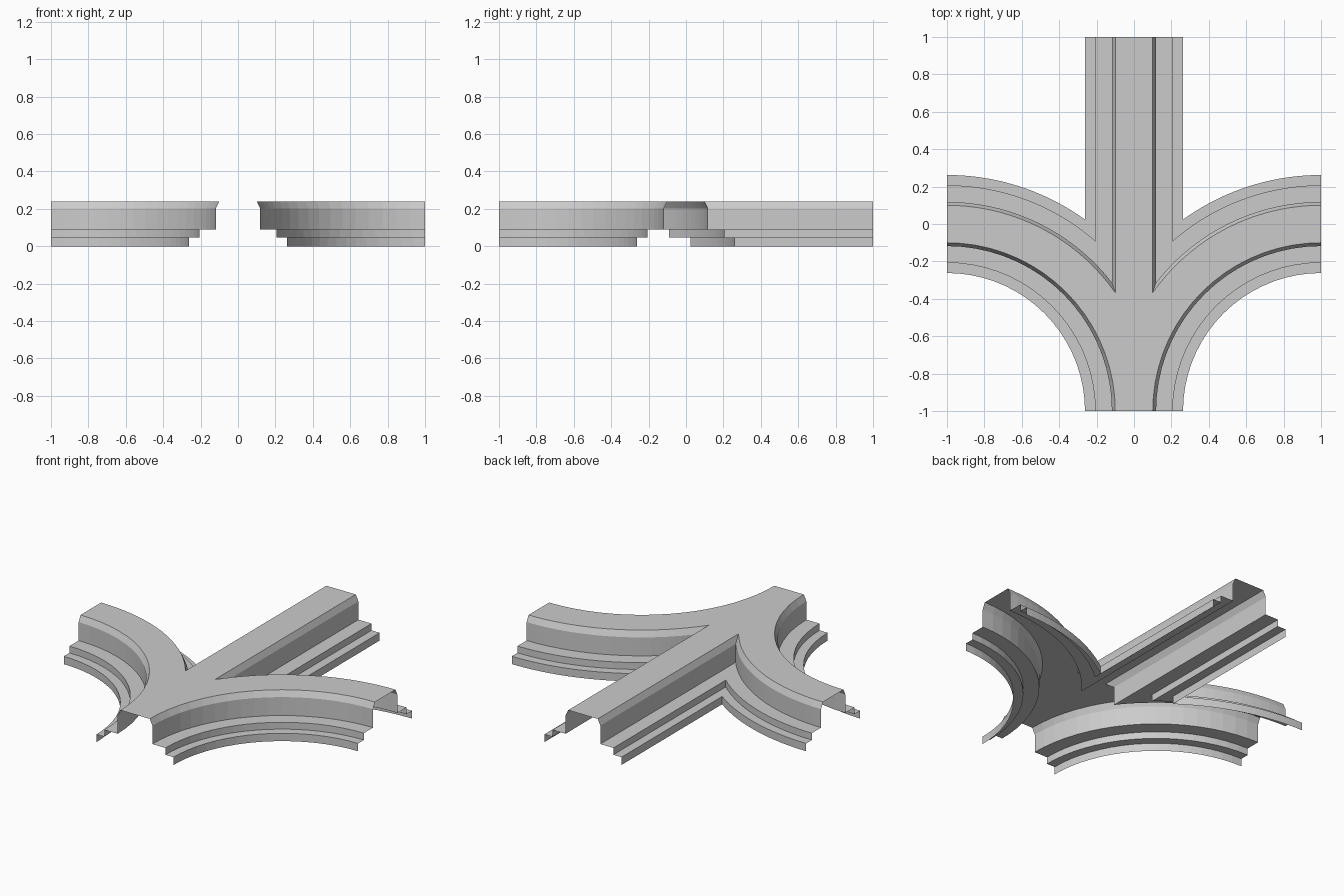
import bpy
import bmesh
from math import acos, sin, cos, pi

cube = bpy.data.objects.get("Cube")
if cube:
    bpy.data.objects.remove(cube, do_unlink=True)

grey = bpy.data.materials.new("plain_grey")
grey.use_nodes = True
grey.diffuse_color = (0.6, 0.6, 0.6, 1)
bsdf = next(n for n in grey.node_tree.nodes if n.type == "BSDF_PRINCIPLED")
bsdf.inputs["Base Color"].default_value = (0.6, 0.6, 0.6, 1)

# Half cross-section: distance from the centre line, height
PROFILE = [(0.10, 0.24), (0.118, 0.203), (0.118, 0.09), (0.207, 0.09),
           (0.207, 0.048), (0.262, 0.048), (0.262, 0)]
STEPS = 18


def arc(radius, start, end):
    """Points on a bend around the corner at (1, -1)."""
    angles = [start + (end - start) * i / STEPS for i in range(STEPS + 1)]
    return [(1 - radius * cos(a), -1 + radius * sin(a)) for a in angles]


def rear_path(d):
    """Straight branch edge, then the outside of the bend from where they meet."""
    return [(d, 1)] + arc(1 + d, acos((1 - d) / (1 + d)), pi / 2)


def front_path(d):
    """Inside of the bend."""
    return arc(1 - d, pi / 2, 0)


def make_object(name, bm):
    mesh = bpy.data.meshes.new(name)
    bm.to_mesh(mesh)
    bm.free()
    mesh.materials.append(grey)
    obj = bpy.data.objects.new(name, mesh)
    bpy.context.collection.objects.link(obj)


def stepped_side(name, path, side):
    """Loft the stepped profile along a path, mirrored for side = -1."""
    bm = bmesh.new()
    rows = [[bm.verts.new((side * x, y, z)) for x, y in path(d)] for d, z in PROFILE]
    for upper, lower in zip(rows, rows[1:]):
        for j in range(len(upper) - 1):
            quad = [upper[j], upper[j + 1], lower[j + 1], lower[j]]
            bm.faces.new(quad if side > 0 else quad[::-1])
    make_object(name, bm)


# Stepped sides of the junction
for label, side in (("left", 1), ("right", -1)):
    stepped_side(label + "_rear_side", rear_path, side)
    stepped_side(label + "_front_side", front_path, side)

# Flat top deck covering all four branch mouths
half_width, height = PROFILE[0]
outline = rear_path(half_width) + front_path(half_width)
outline += [(-x, y) for x, y in reversed(outline)]
bm = bmesh.new()
bm.faces.new([bm.verts.new((x, y, height)) for x, y in reversed(outline)])
make_object("top_deck", bm)
